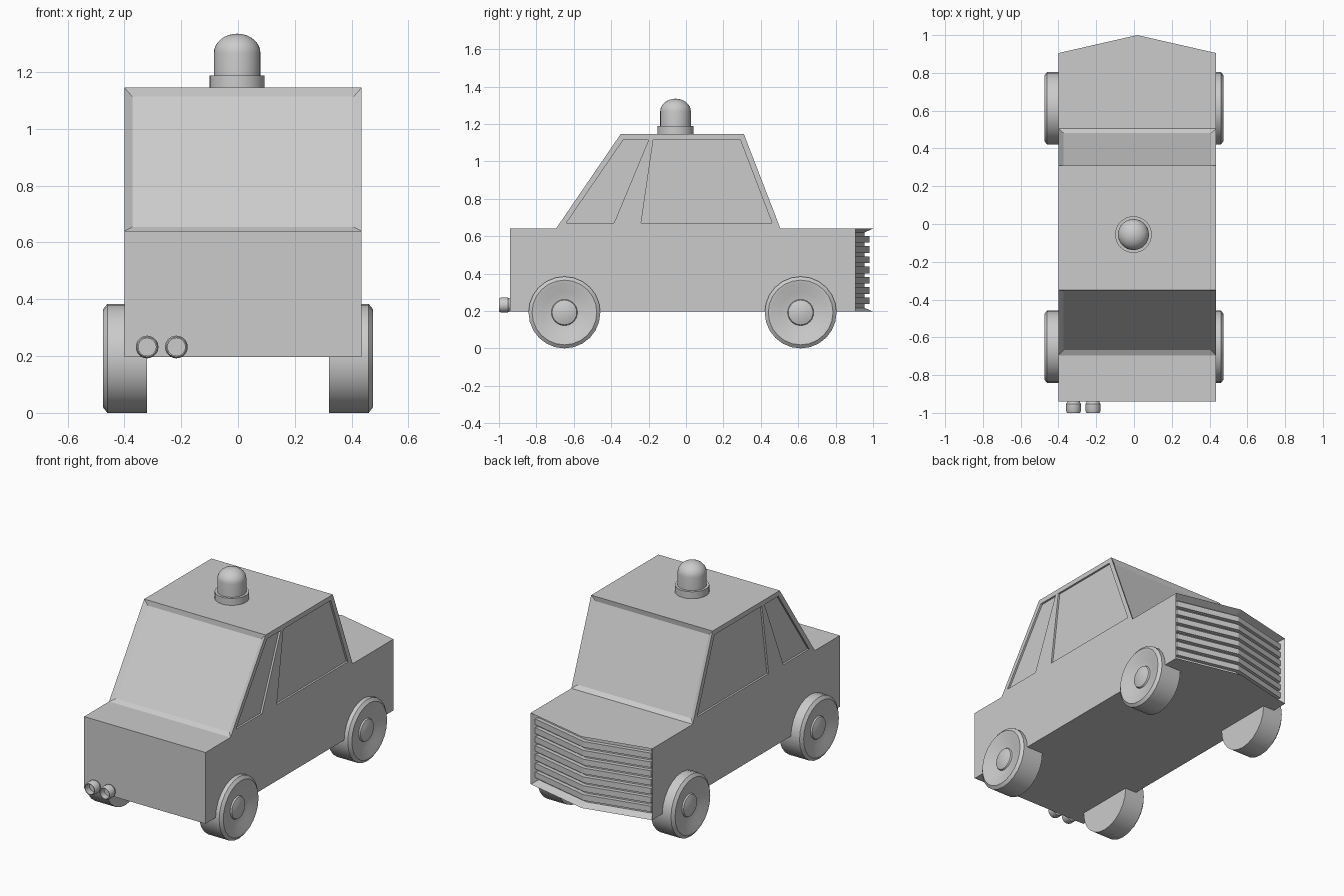
import bpy, bmesh, math
from mathutils import Matrix, Vector

if "Cube" in bpy.data.objects:
    bpy.data.objects.remove(bpy.data.objects["Cube"])

X0, XM, X1 = -0.40, 0.0175, 0.435      # body sides and centre line


def finish(bm, name, smooth=False):
    bmesh.ops.recalc_face_normals(bm, faces=bm.faces)
    me = bpy.data.meshes.new(name)
    bm.to_mesh(me)
    bm.free()
    ob = bpy.data.objects.new(name, me)
    bpy.context.collection.objects.link(ob)
    if smooth:
        bpy.ops.object.select_all(action='DESELECT')
        bpy.context.view_layer.objects.active = ob
        ob.select_set(True)
        bpy.ops.object.shade_smooth_by_angle(angle=math.radians(35))
    return ob


def prism(name, points, offset):
    bm = bmesh.new()
    face = bm.faces.new([bm.verts.new(p) for p in points])
    ext = bmesh.ops.extrude_face_region(bm, geom=[face])
    verts = [g for g in ext['geom'] if isinstance(g, bmesh.types.BMVert)]
    bmesh.ops.translate(bm, verts=verts, vec=offset)
    return finish(bm, name)


def lathe(name, profile, matrix, steps):
    """Spin (radius, height) points around local z, then place."""
    bm = bmesh.new()
    vs = [bm.verts.new((r, 0, h)) for r, h in profile]
    edges = [bm.edges.new(p) for p in zip(vs, vs[1:])]
    bmesh.ops.spin(bm, geom=vs + edges, cent=(0, 0, 0), axis=(0, 0, 1),
                   angle=math.tau, steps=steps)
    bmesh.ops.remove_doubles(bm, verts=bm.verts, dist=1e-5)
    bm.transform(matrix)
    return finish(bm, name, True)


# Body: side profile skinned across three sections, pointed grille end
side = [(-0.94, 0.197), (-0.94, 0.64), (-0.695, 0.64), (-0.35, 1.145),
        (0.31, 1.145), (0.505, 0.64), (0.905, 0.64), (0.905, 0.197)]
bm = bmesh.new()
rows = []
for x in (X0, XM, X1):
    rows.append([bm.verts.new((x, 1.0 if x == XM and y > 0.9 else y, z))
                 for y, z in side])
n = len(side)
strips = {i: [] for i in range(n)}
for a, b in zip(rows, rows[1:]):
    for i in range(n):
        j = (i + 1) % n
        strips[i].append(bm.faces.new((a[i], a[j], b[j], b[i])))
bm.faces.new(rows[0])
bm.faces.new(rows[2])
bmesh.ops.recalc_face_normals(bm, faces=bm.faces)
# Recessed end windows and grille opening
for i, inset, depth in ((2, 0.028, -0.015), (4, 0.028, -0.015), (6, 0.02, -0.045)):
    bmesh.ops.inset_region(bm, faces=strips[i], thickness=inset, depth=depth,
                           use_even_offset=True)
body = finish(bm, "car_body")

# Recessed side windows
windows = [[(-0.64, 0.67), (-0.385, 0.67), (-0.2, 1.115), (-0.335, 1.115)],
           [(-0.24, 0.67), (0.46, 0.67), (0.29, 1.115), (-0.175, 1.115)]]
cutters = []
for x in (X0, X1):
    for w in windows:
        c = prism("window_cutter", [(x - 0.012, y, z) for y, z in w], (0.024, 0, 0))
        c.hide_render = True
        cutters.append(c)
        m = body.modifiers.new("window", 'BOOLEAN')
        m.operation, m.solver, m.object = 'DIFFERENCE', 'EXACT', c
deps = bpy.context.evaluated_depsgraph_get()
cut_mesh = bpy.data.meshes.new_from_object(body.evaluated_get(deps))
body.modifiers.clear()
body.data = cut_mesh
for c in cutters:
    bpy.data.objects.remove(c)

# Grille slats
xa, xb = X0 + 0.02, X1 - 0.02
for i in range(7):
    z = 0.566 - i * 0.055
    prism("grille_slat", [(xa, 0.85, z), (xa, 0.888, z), (XM, 0.98, z),
                          (xb, 0.888, z), (xb, 0.85, z), (XM, 0.94, z)],
          (0, 0, 0.036))

# Wheels with dished face and raised hub
wheel = [(0, 0.32), (0.192, 0.32), (0.192, 0.46), (0.173, 0.475), (0.155, 0.472),
         (0.11, 0.456), (0.07, 0.45), (0.066, 0.459), (0.04, 0.468), (0, 0.472)]
for s in (-1, 1):
    for y, pos in ((-0.65, "front"), (0.613, "rear")):
        mat = Matrix.Translation((0, y, 0.192)) @ Matrix.Rotation(s * math.pi / 2, 4, 'Y')
        lathe(pos + "_wheel", wheel, mat, 24)

# Roof beacon
top = Matrix.Translation((-0.003, -0.056, 0))
lathe("beacon_base", [(0, 1.14), (0.097, 1.14), (0.097, 1.188), (0, 1.188)], top, 32)
dome = [(0.082, 1.18)] + [(0.082 * math.cos(a), 1.267 + 0.068 * math.sin(a))
                          for a in [k * math.pi / 16 for k in range(8)]] + [(0, 1.335)]
lathe("beacon_dome", dome, top, 32)

# Twin hollow pipes
pipe = [(0, 0.92), (0.03, 0.92), (0.034, 0.945), (0.04, 0.952), (0.04, 0.988),
        (0.035, 1.0), (0.031, 1.0), (0.031, 0.96), (0, 0.96)]
for x in (-0.32, -0.217):
    lathe("exhaust_pipe", pipe, Matrix.Translation((x, 0, 0.232))
          @ Matrix.Rotation(math.pi / 2, 4, 'X'), 20)
